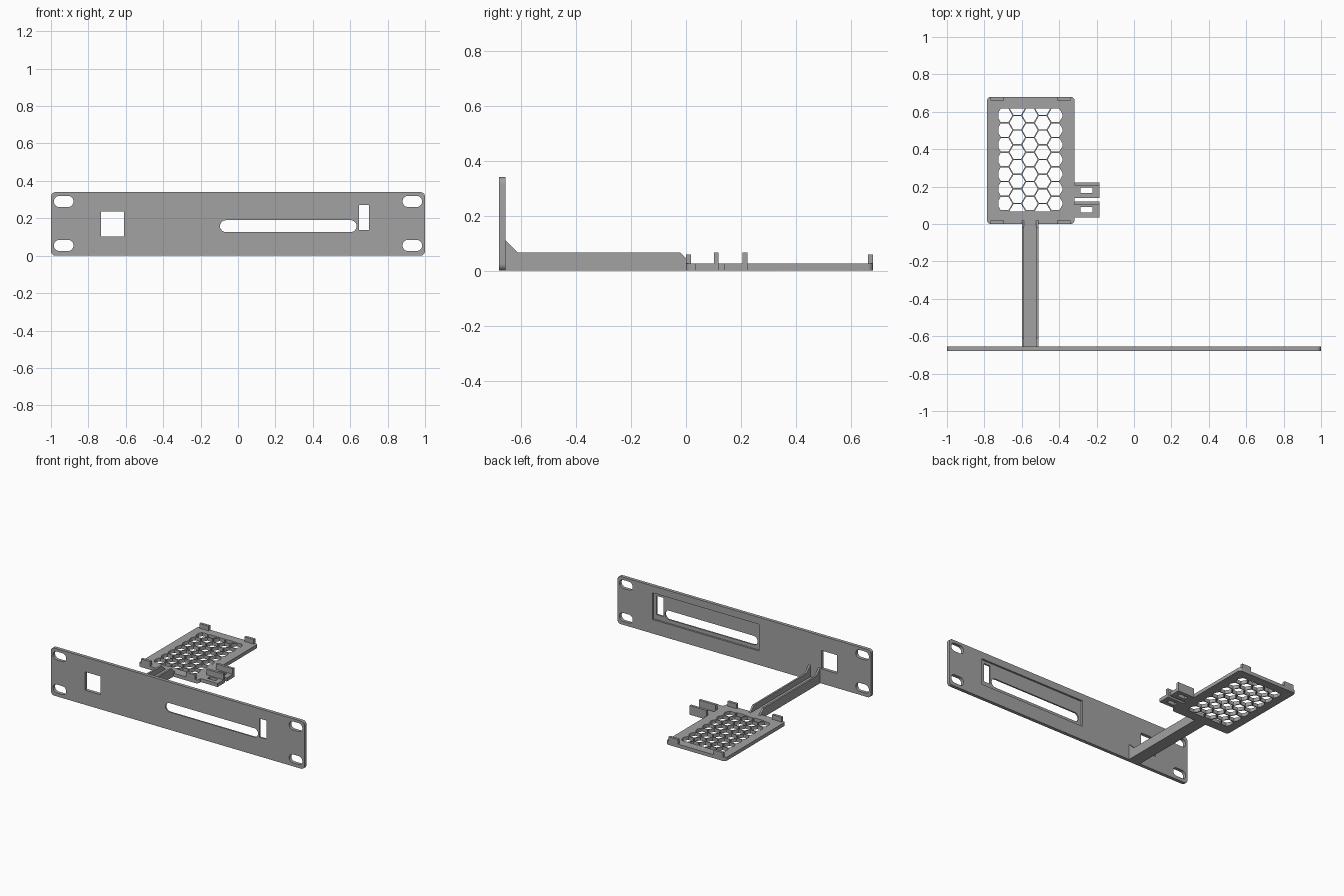
import bpy, bmesh, math
from mathutils import Vector

cube = bpy.data.objects.get("Cube")
if cube:
    bpy.data.objects.remove(cube, do_unlink=True)

GREY = (0.36, 0.36, 0.36, 1)
grey = bpy.data.materials.new("grey plastic")
grey.use_nodes = True
grey.diffuse_color = GREY
grey.node_tree.nodes["Principled BSDF"].inputs["Base Color"].default_value = GREY

PLACE = {"x": lambda a, b, t: (t, a, b),
         "y": lambda a, b, t: (a, t, b),
         "z": lambda a, b, t: (a, b, t)}


def prism(name, outlines, axis, lo, hi, clip=None):
    """Extrude flat outlines along an axis, optionally trimmed to a rectangle."""
    bm = bmesh.new()
    for outline in outlines:
        bm.faces.new([bm.verts.new(PLACE[axis](a, b, lo)) for a, b in outline])
    if clip:
        x0, x1, y0, y1 = clip
        for point, normal in (((x0, 0, 0), (-1, 0, 0)), ((x1, 0, 0), (1, 0, 0)),
                              ((0, y0, 0), (0, -1, 0)), ((0, y1, 0), (0, 1, 0))):
            bmesh.ops.bisect_plane(bm, geom=bm.verts[:] + bm.edges[:] + bm.faces[:],
                                   plane_co=point, plane_no=normal, clear_outer=True)
    made = bmesh.ops.extrude_face_region(bm, geom=bm.faces[:], use_keep_orig=True)
    moved = [v for v in made["geom"] if isinstance(v, bmesh.types.BMVert)]
    bmesh.ops.translate(bm, verts=moved, vec=Vector(PLACE[axis](0, 0, hi - lo)))
    bmesh.ops.recalc_face_normals(bm, faces=bm.faces)
    mesh = bpy.data.meshes.new(name)
    bm.to_mesh(mesh)
    bm.free()
    mesh.materials.append(grey)
    obj = bpy.data.objects.new(name, mesh)
    bpy.context.collection.objects.link(obj)
    return obj


def rect(x0, x1, y0, y1, r=0.0, steps=6):
    """Rectangle outline with optional rounded corners."""
    if r == 0:
        return [(x0, y0), (x1, y0), (x1, y1), (x0, y1)]
    points = []
    corners = ((x1 - r, y1 - r), (x0 + r, y1 - r), (x0 + r, y0 + r), (x1 - r, y0 + r))
    for q, (cx, cy) in enumerate(corners):
        for i in range(steps + 1):
            a = math.pi / 2 * (q + i / steps)
            points.append((cx + r * math.cos(a), cy + r * math.sin(a)))
    return points


def cut(target, cutter):
    """Subtract a cutter from a part, then discard it."""
    cutter.hide_render = True
    mod = target.modifiers.new("cut", "BOOLEAN")
    mod.operation, mod.solver, mod.object = "DIFFERENCE", "EXACT", cutter
    with bpy.context.temp_override(object=target, active_object=target):
        bpy.ops.object.modifier_apply(modifier=mod.name)
    bpy.data.objects.remove(cutter, do_unlink=True)


def smooth(obj):
    bpy.ops.object.select_all(action="DESELECT")
    obj.select_set(True)
    bpy.context.view_layer.objects.active = obj
    bpy.ops.object.shade_smooth_by_angle(angle=math.radians(30))


# Front panel with a rear pocket, mounting slots and windows
FRONT, BACK = -0.68, -0.656
panel = prism("front_panel", [rect(-1, 1, 0, 0.34, 0.025)], "y", FRONT, BACK)
cut(panel, prism("pocket", [rect(-0.118, 0.724, 0.1, 0.29)], "y", BACK - 0.013, BACK + 0.05))
holes = [rect(-0.733, -0.61, 0.104, 0.235),
         rect(-0.096, 0.634, 0.126, 0.19, 0.0315),
         rect(0.647, 0.70, 0.137, 0.27)]
for side in (-1, 1):
    for z in (0.055, 0.29):
        holes.append(rect(side * 0.932 - 0.052, side * 0.932 + 0.052, z - 0.03, z + 0.03, 0.029))
cut(panel, prism("panel_holes", holes, "y", FRONT - 0.05, BACK + 0.05))
smooth(panel)

# Channel-shaped arm with gussets against the panel
THICK = 0.025
WALL = 0.013
prism("arm_floor", [rect(-0.6 + WALL, -0.51 - WALL, BACK, 0)], "z", 0, THICK)
side_profile = [(BACK, 0), (BACK, 0.11), (-0.61, 0.065), (-0.02, 0.065),
                (0.02, THICK), (0, THICK), (0, 0)]
for name, x in (("right", -0.6), ("left", -0.51 - WALL)):
    prism("arm_wall_" + name, [side_profile], "x", x, x + WALL)

# Tray with a honeycomb of hexagonal openings
tray = prism("tray", [rect(-0.786, -0.318, 0, 0.68, 0.02)], "z", 0, THICK)
PITCH = 0.0785
RADIUS = 0.0415
hexes = []
for col in range(5):
    cx = -0.556 + (col - 2) * PITCH * math.sqrt(3) / 2
    odd = col % 2
    for row in range(7 + odd):
        cy = 0.345 + (row - 3 - odd / 2) * PITCH
        hexes.append([(cx + RADIUS * math.cos(math.pi / 3 * k),
                       cy + RADIUS * math.sin(math.pi / 3 * k)) for k in range(6)])
cut(tray, prism("honeycomb", hexes, "z", -0.05, 0.1, clip=(-0.725, -0.383, 0.067, 0.618)))
smooth(tray)

# Retaining tabs near the tray corners
for end, y in (("front", 0.0), ("back", 0.661)):
    for side, x in (("right", -0.767), ("left", -0.412)):
        prism(f"tab_{end}_{side}", [rect(x, x + 0.073, y, y + 0.019)], "z", THICK, 0.058)

# Pair of slotted side brackets with upright walls
for name, y in (("front", 0.034), ("back", 0.138)):
    base = prism("bracket_" + name, [rect(-0.318, -0.185, y, y + 0.085)], "z", 0, THICK)
    cut(base, prism("bracket_slot", [rect(-0.286, -0.222, y + 0.028, y + 0.058)], "z", -0.05, 0.1))
    prism("bracket_wall_" + name, [rect(-0.318, -0.185, y + 0.067, y + 0.085)], "z", THICK, 0.065)
